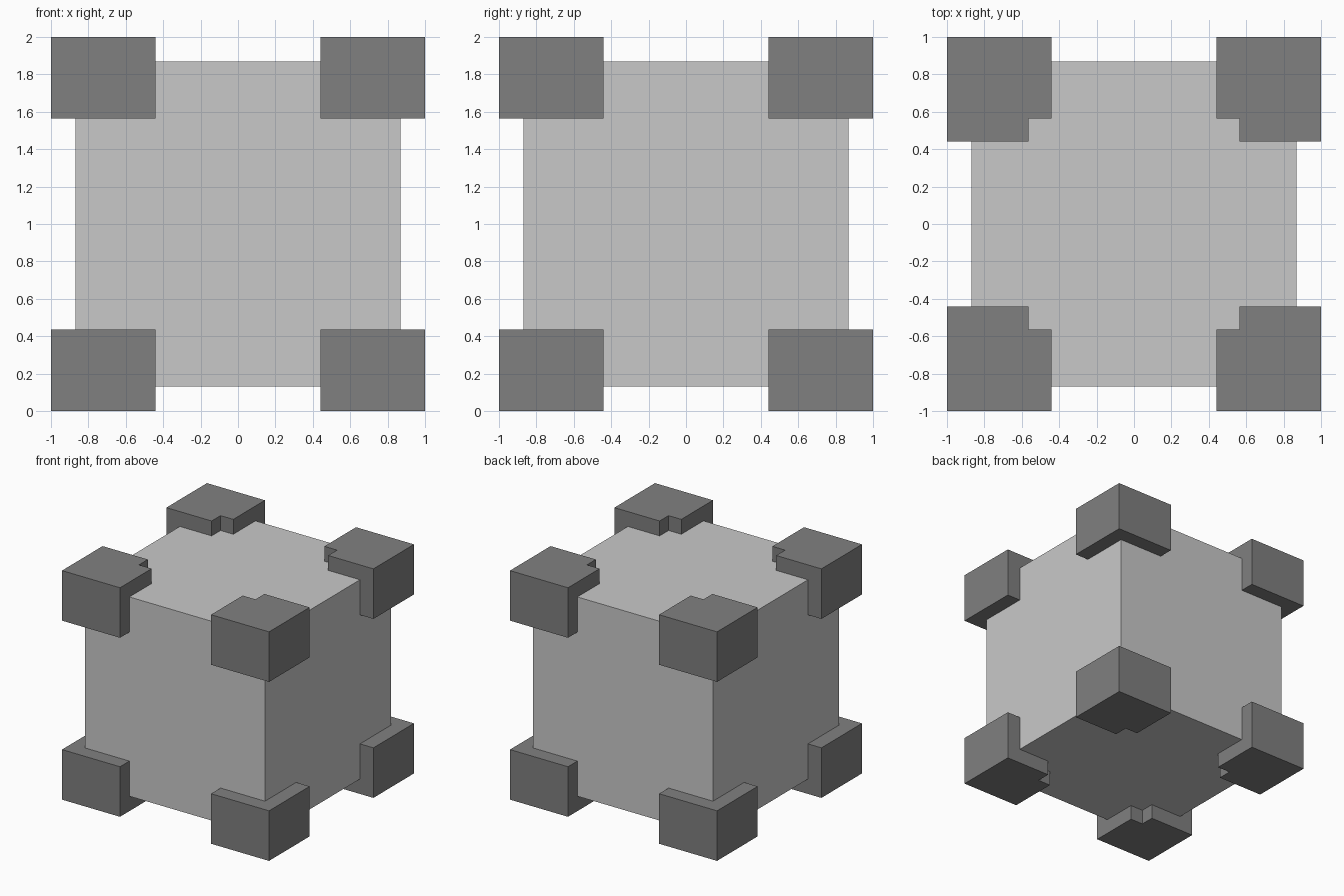
import bpy, bmesh

if "Cube" in bpy.data.objects:
    bpy.data.objects.remove(bpy.data.objects["Cube"])


def material(name, v):
    m = bpy.data.materials.new(name)
    m.diffuse_color = (v, v, v, 1)
    m.use_nodes = True
    m.node_tree.nodes["Principled BSDF"].inputs["Base Color"].default_value = m.diffuse_color
    return m


light = material("light grey", 0.584)
dark = material("dark grey", 0.216)


def finish(bm, name, mat):
    bmesh.ops.recalc_face_normals(bm, faces=bm.faces)
    me = bpy.data.meshes.new(name)
    bm.to_mesh(me)
    bm.free()
    me.materials.append(mat)
    bpy.context.collection.objects.link(bpy.data.objects.new(name, me))


# Cube body
bm = bmesh.new()
bmesh.ops.create_cube(bm, size=1.74)
bmesh.ops.translate(bm, verts=bm.verts, vec=(0, 0, 1))
finish(bm, "body", light)

# Corner caps: square prisms with a notch in the inner corner
IN, NOTCH = 0.44, 0.563
PROFILE = [(1, 1), (IN, 1), (IN, NOTCH), (NOTCH, NOTCH), (NOTCH, IN), (1, IN)]
for zname, z0, z1 in (("lower", 0, 0.437), ("upper", 1.563, 2)):
    for yname, sy in (("front", -1), ("back", 1)):
        for xname, sx in (("left", -1), ("right", 1)):
            bm = bmesh.new()
            face = bm.faces.new([bm.verts.new((sx * x, sy * y, z0)) for x, y in PROFILE])
            top = bmesh.ops.extrude_face_region(bm, geom=[face], use_keep_orig=True)["geom"]
            for v in top:
                if isinstance(v, bmesh.types.BMVert):
                    v.co.z = z1
            finish(bm, f"{zname}_{yname}_{xname}_corner", dark)
